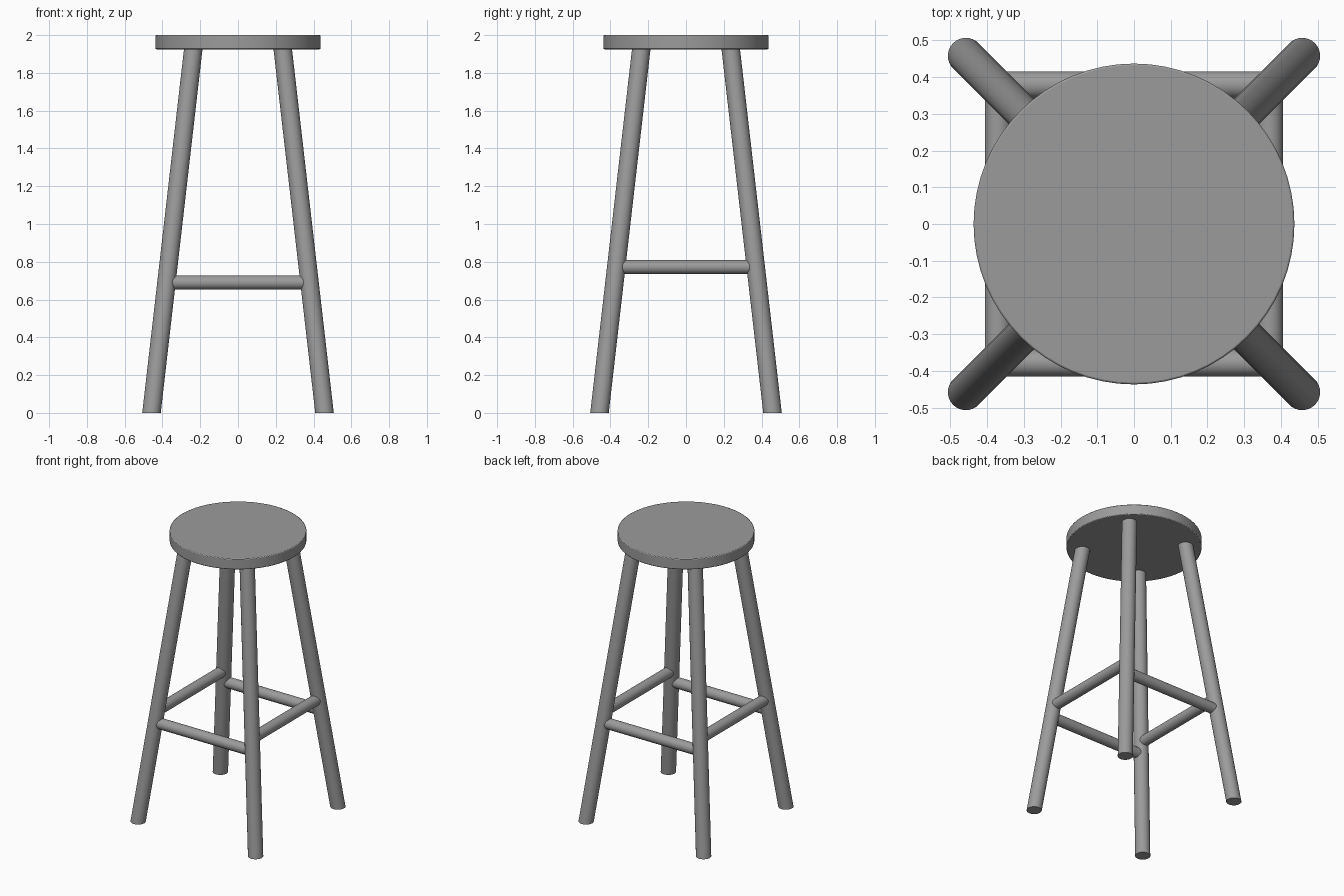
import bpy, bmesh, math
from mathutils import Vector, Matrix

cube = bpy.data.objects.get("Cube")
if cube:
    bpy.data.objects.remove(cube, do_unlink=True)

grey = bpy.data.materials.new("plain grey")
grey.use_nodes = True
colour = (0.33, 0.33, 0.33, 1)
grey.diffuse_color = colour
grey.node_tree.nodes["Principled BSDF"].inputs["Base Color"].default_value = colour

SEAT_BOTTOM, SEAT_TOP, SEAT_RADIUS = 1.925, 2.0, 0.437
LEG_RADIUS, RUNG_RADIUS = 0.049, 0.037
FOOT, HEAD = 0.458, 0.237


def leg_offset(z):
    return FOOT + (HEAD - FOOT) * z / SEAT_BOTTOM


def finish(bm, name):
    mesh = bpy.data.meshes.new(name)
    bm.to_mesh(mesh)
    bm.free()
    mesh.materials.append(grey)
    obj = bpy.data.objects.new(name, mesh)
    bpy.context.collection.objects.link(obj)
    bpy.ops.object.select_all(action='DESELECT')
    obj.select_set(True)
    bpy.context.view_layer.objects.active = obj
    bpy.ops.object.shade_smooth_by_angle(angle=math.radians(35))
    return obj


def cylinder(radius, depth, segments, matrix):
    bm = bmesh.new()
    bmesh.ops.create_cone(bm, cap_ends=True, segments=segments, radius1=radius,
                          radius2=radius, depth=depth, matrix=matrix)
    return bm


# Round seat with a slightly softened rim
seat = finish(cylinder(SEAT_RADIUS, SEAT_TOP - SEAT_BOTTOM, 64,
                       Matrix.Translation((0, 0, (SEAT_TOP + SEAT_BOTTOM) / 2))), "seat")
rim = seat.modifiers.new("soft rim", 'BEVEL')
rim.width = 0.005
rim.segments = 2

# Splayed legs, cut level with the floor and the seat
for side, sx in (("right", -1), ("left", 1)):
    for end, sy in (("front", -1), ("back", 1)):
        bm = cylinder(LEG_RADIUS, SEAT_BOTTOM, 32,
                      Matrix.Translation((0, 0, SEAT_BOTTOM / 2)))
        for v in bm.verts:
            shift = leg_offset(v.co.z)
            v.co += Vector((sx * shift, sy * shift, 0))
        finish(bm, f"{end}_{side}_leg")

# Rungs: the front and back pair sits lower than the side pair
for names, z, turn in ((("front", "back"), 0.69, 0), (("left", "right"), 0.772, 90)):
    reach = leg_offset(z)
    for name, s in zip(names, (-1, 1)):
        matrix = (Matrix.Rotation(math.radians(turn), 4, 'Z')
                  @ Matrix.Translation((0, s * reach, z))
                  @ Matrix.Rotation(math.radians(90), 4, 'Y'))
        finish(cylinder(RUNG_RADIUS, 2 * reach, 32, matrix), name + "_rung")
